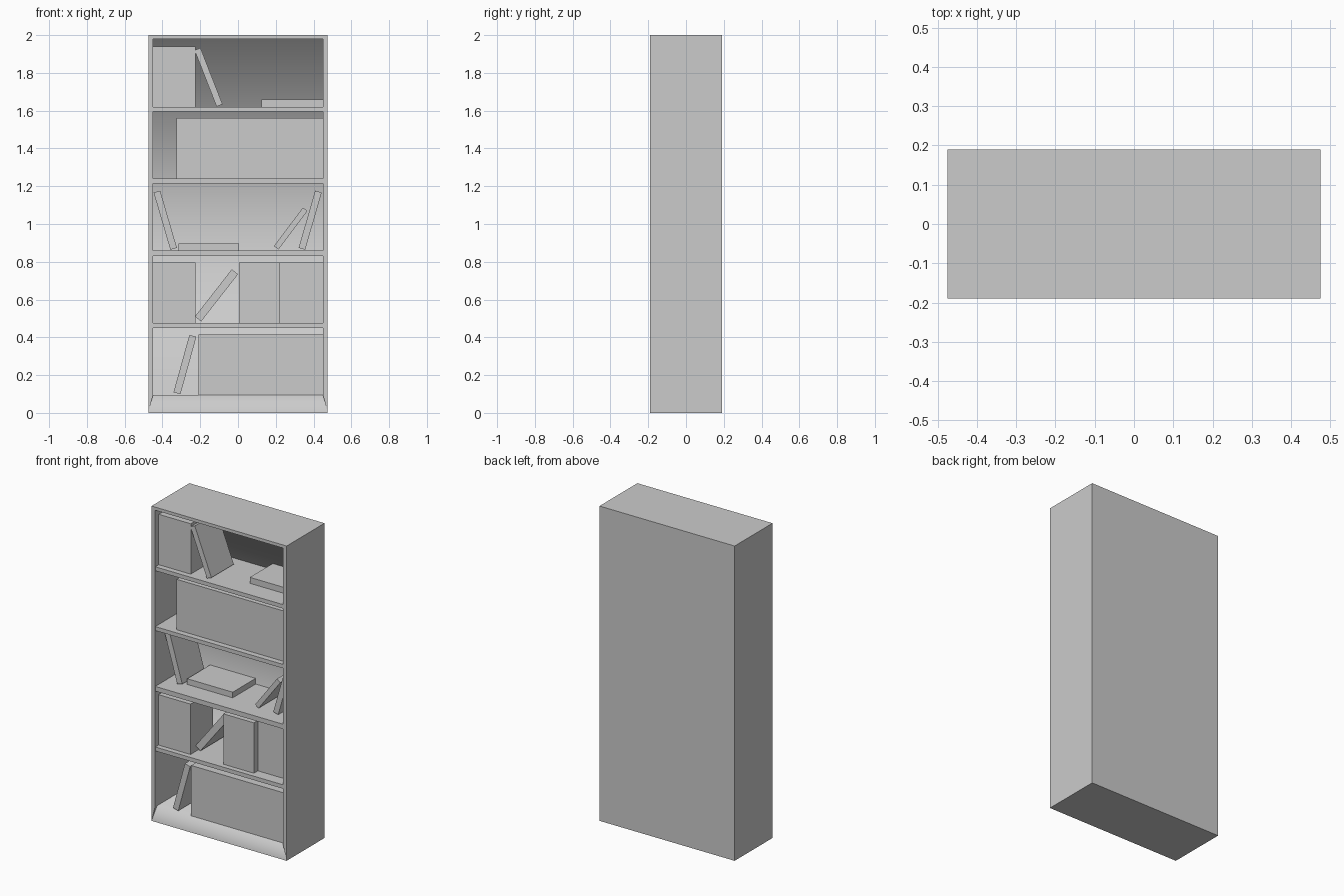
import bpy, bmesh
from math import radians
from mathutils import Matrix

if "Cube" in bpy.data.objects:
    bpy.data.objects.remove(bpy.data.objects["Cube"], do_unlink=True)

GREY = (0.6, 0.6, 0.6, 1)
mat = bpy.data.materials.new("plain_grey")
mat.use_nodes = True
mat.diffuse_color = GREY
mat.node_tree.nodes["Principled BSDF"].inputs["Base Color"].default_value = GREY

W, D, H = 0.475, 0.19, 2.0           # half width, half depth, height
IN, BACK = 0.45, 0.17                # inner half width, inner back wall
FLOOR, CEIL, LIP = 0.095, 1.98, -0.17


def finish(name, bm):
    bmesh.ops.recalc_face_normals(bm, faces=bm.faces)
    mesh = bpy.data.meshes.new(name)
    bm.to_mesh(mesh)
    bm.free()
    mesh.materials.append(mat)
    obj = bpy.data.objects.new(name, mesh)
    bpy.context.collection.objects.link(obj)
    return obj


def box(name, x0, x1, y0, y1, z0, z1):
    bm = bmesh.new()
    bmesh.ops.create_cube(bm, size=1)
    bmesh.ops.scale(bm, vec=(x1 - x0, y1 - y0, z1 - z0), verts=bm.verts)
    centre = ((x0 + x1) / 2, (y0 + y1) / 2, (z0 + z1) / 2)
    bmesh.ops.translate(bm, vec=centre, verts=bm.verts)
    return finish(name, bm)


def leaning_book(name, x, z, tilt, length, thick, setback, depth=0.225):
    obj = box(name, -thick / 2, thick / 2, -depth / 2, depth / 2, -length / 2, length / 2)
    obj.data.transform(Matrix.Translation((x, -D + setback + depth / 2, z))
                       @ Matrix.Rotation(radians(tilt), 4, 'Y'))


# Case: hollow box with a sloping plinth softly blended into the lining
bm = bmesh.new()
sides = []
for s in (-1, 1):
    coords = {
        "fb": (W, -D, 0), "ft": (W, -D, H), "bb": (W, D, 0), "bt": (W, D, H),
        "corner": (IN, -D, FLOOR), "lip": (IN, LIP, FLOOR), "heel": (IN, BACK, FLOOR),
        "rear": (IN, BACK, CEIL), "brow": (IN, -D, CEIL)}
    v = {k: bm.verts.new((s * x, y, z)) for k, (x, y, z) in coords.items()}
    for loop in ("fb bb bt ft", "fb corner brow ft", "fb lip corner",
                 "corner lip heel rear brow"):
        bm.faces.new([v[k] for k in loop.split()])
    sides.append(v)
left, right = sides


def bridge(a, b):
    return bm.faces.new((left[a], right[a], right[b], left[b]))


for a, b in (("fb", "bb"), ("bb", "bt"), ("bt", "ft"), ("ft", "brow")):
    bridge(a, b)
lining = [bridge(a, b) for a, b in
          (("fb", "lip"), ("lip", "heel"), ("heel", "rear"), ("rear", "brow"))]
for f in bm.faces:
    f.smooth = f in lining
for e in bm.edges:
    e.smooth = all(f in lining for f in e.link_faces)
finish("bookcase_frame", bm)

# Shelves
SHELVES = ((0.45, 0.475), (0.83, 0.86), (1.215, 1.24), (1.595, 1.62))
for i, (z0, z1) in enumerate(SHELVES):
    box(f"shelf_{i + 1}", -IN, IN, -D + 0.002, BACK, z0, z1)
bases = [FLOOR] + [z1 for _, z1 in SHELVES]

# Upright rows of books: level, left end, right end, setback
for i, (level, x0, x1, back) in enumerate((
        (0, -0.21, IN, 0.02),
        (1, -IN, -0.225, 0.035), (1, 0.005, 0.22, 0.035), (1, 0.22, IN, 0.075),
        (3, -0.325, IN, 0.038),
        (4, -IN, -0.225, 0.037))):
    z, y = bases[level], -D + back
    box(f"book_row_{i + 1}", x0, x1, y, y + 0.225, z, z + 0.32)

# Books lying flat against the back
box("flat_book_middle", -0.315, 0.005, -0.06, BACK, bases[2], bases[2] + 0.036)
box("flat_book_top", 0.125, IN, -0.06, BACK, bases[4], bases[4] + 0.038)

# Leaning books
leaning_book("leaning_book_bottom", -0.281, 0.256, 15.5, 0.315, 0.038, 0.025)
leaning_book("leaning_book_lower", -0.114, 0.622, 38, 0.317, 0.042, 0.09)
leaning_book("leaning_book_middle_left", -0.385, 1.02, -16.3, 0.315, 0.036, 0.092)
leaning_book("leaning_book_middle_right", 0.382, 1.02, 16, 0.315, 0.036, 0.085)
leaning_book("leaning_book_small", 0.279, 0.976, 36.9, 0.255, 0.03, 0.09)
leaning_book("leaning_book_top", -0.156, 1.777, -21.4, 0.32, 0.034, 0.04)
